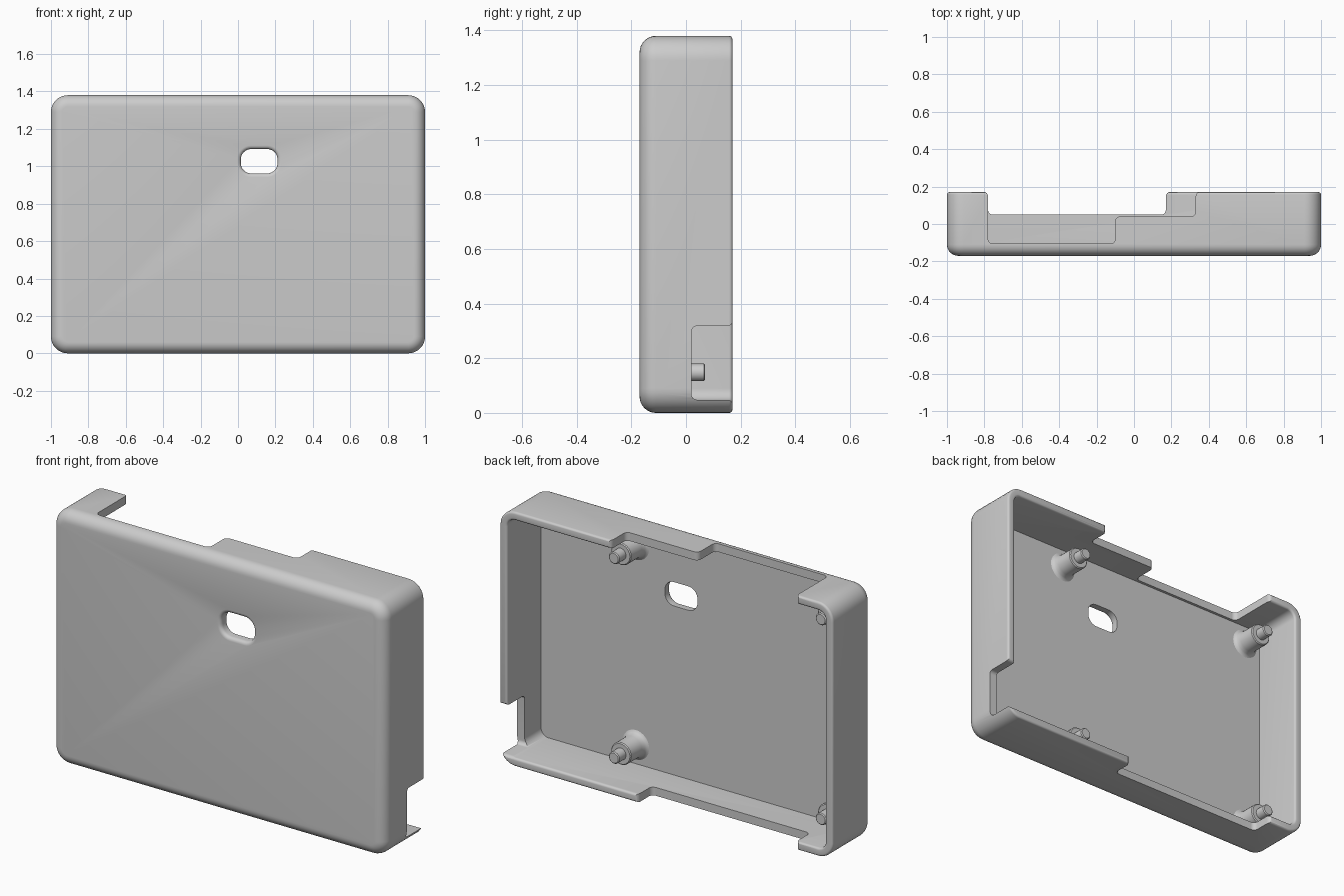
import bpy
import bmesh
from math import sin, cos, pi, tan
from mathutils import Vector

cube = bpy.data.objects.get("Cube")
if cube:
    bpy.data.objects.remove(cube)

GREY = (0.605, 0.605, 0.605, 1)
mat = bpy.data.materials.new("plain_grey")
mat.use_nodes = True
mat.diffuse_color = GREY
mat.node_tree.nodes["Principled BSDF"].inputs["Base Color"].default_value = GREY

HEIGHT, DEPTH, WALL, FLOOR = 1.38, 0.17, 0.045, -0.12


def finish(name, bm):
    bmesh.ops.remove_doubles(bm, verts=bm.verts, dist=1e-5)
    bmesh.ops.recalc_face_normals(bm, faces=bm.faces)
    mesh = bpy.data.meshes.new(name)
    bm.to_mesh(mesh)
    bm.free()
    mesh.materials.append(mat)
    obj = bpy.data.objects.new(name, mesh)
    bpy.context.collection.objects.link(obj)
    return obj


def loft(name, cx, cz, w, h, radius, rings, steps=8):
    """Rounded rectangles in xz, one per (inset, y) ring, joined and capped."""
    bm = bmesh.new()
    loops = []
    for inset, y in rings:
        r = max(radius - inset, 0.02)
        hw, hh = w / 2 - inset - r, h / 2 - inset - r
        loop = []
        for q, (sx, sz) in enumerate(((1, 1), (-1, 1), (-1, -1), (1, -1))):
            for i in range(steps + 1):
                a = (q + i / steps) * pi / 2
                loop.append(bm.verts.new((cx + sx * hw + r * cos(a), y,
                                          cz + sz * hh + r * sin(a))))
        loops.append(loop)
    for a, b in zip(loops, loops[1:]):
        for i in range(len(a)):
            j = (i + 1) % len(a)
            bm.faces.new((a[i], a[j], b[j], b[i]))
    bm.faces.new(loops[0])
    bm.faces.new(loops[-1])
    return finish(name, bm)


def fillet(points, r, steps=6):
    """Round every corner of a closed 2D outline."""
    pts = [Vector(p) for p in points]
    out = []
    for i, p in enumerate(pts):
        u = (pts[i - 1] - p).normalized()
        v = (pts[(i + 1) % len(pts)] - p).normalized()
        half = u.angle(v) / 2
        centre = p + (u + v).normalized() * r / sin(half)
        a, b = p + u * r / tan(half) - centre, p + v * r / tan(half) - centre
        for k in range(steps + 1):
            t = k / steps
            out.append(centre + (a * (1 - t) + b * t).normalized() * r)
    return out


def prism(name, outline, lo, hi, place, r=0.025):
    """Filleted outline extruded from lo to hi; place maps (u, v, t) to xyz."""
    bm = bmesh.new()
    pts = fillet(outline, r)
    ends = [[bm.verts.new(place(p.x, p.y, t)) for p in pts] for t in (lo, hi)]
    for i in range(len(pts)):
        j = (i + 1) % len(pts)
        bm.faces.new((ends[0][i], ends[0][j], ends[1][j], ends[1][i]))
    for end in ends:
        bm.faces.new(end)
    return finish(name, bm)


def cut(target, cutter):
    cutter.hide_render = True
    mod = target.modifiers.new("cut", 'BOOLEAN')
    mod.operation, mod.solver, mod.object = 'DIFFERENCE', 'EXACT', cutter
    bpy.context.view_layer.objects.active = target
    bpy.ops.object.modifier_apply(modifier=mod.name)
    bpy.data.objects.remove(cutter)


def smooth(obj):
    bpy.ops.object.select_all(action='DESELECT')
    obj.select_set(True)
    bpy.context.view_layer.objects.active = obj
    bpy.ops.object.shade_smooth_by_angle(angle=0.6)


# Shell: soft front edge, small rounded rim, hollow inside
F, E = 0.06, 0.012
arc = [i * pi / 16 for i in range(9)]
rings = [(F * (1 - sin(a)), -DEPTH + F * (1 - cos(a))) for a in arc]
rings += [(E * (1 - cos(a)), DEPTH - E * (1 - sin(a))) for a in arc[::2]]
rings += [(WALL - E * (1 - sin(a)), DEPTH - E * (1 - cos(a))) for a in arc[::2]]
rings.append((WALL, FLOOR))
shell = loft("case_shell", 0, HEIGHT / 2, 2, HEIGHT, 0.09, rings)

# Stepped openings in the top and bottom walls
RIM, OUT = DEPTH + 0.002, 0.4


def along_z(u, v, t):
    return (u, v, t)


top_steps = [(-0.9, OUT), (-0.9, RIM), (-0.78, RIM), (-0.78, -0.105), (-0.1, -0.105),
             (-0.1, 0.04), (0.33, 0.04), (0.33, RIM), (0.45, RIM), (0.45, OUT)]
cut(shell, prism("top_cutter", top_steps, 1.25, 1.5, along_z))
bottom_steps = [(-0.9, OUT), (-0.9, RIM), (-0.78, RIM), (-0.78, 0.05),
                (0.17, 0.05), (0.17, RIM), (0.3, RIM), (0.3, OUT)]
cut(shell, prism("bottom_cutter", bottom_steps, -0.1, 0.12, along_z))

# Side notch near the bottom of the left wall
notch = [(OUT, -0.05), (RIM, -0.05), (RIM, 0.048), (0.02, 0.048),
         (0.02, 0.318), (RIM, 0.318), (RIM, 0.42), (OUT, 0.42)]
cut(shell, prism("notch_cutter", notch, 0.9, 1.1, lambda u, v, t: (t, u, v), 0.02))

# Rounded port with a softened front edge
G = 0.02
port = [(-G, -0.2), (-G, -DEPTH)]
port += [(-G * (1 - sin(a)), -DEPTH + G * (1 - cos(a))) for a in arc[2::2]]
port.append((0, 0))
cut(shell, loft("port_cutter", 0.113, 1.027, 0.196, 0.13, 0.055, port))
smooth(shell)

# Four stepped mounting posts with flared feet and thin pins
FOOT = 0.08
post = [(0.08, -0.13), (0.08, FLOOR), (0.071, -0.115), (0.065, -0.105), (0.06, -0.085),
        (0.06, 0.005), (0.055, 0.01), (0.032, 0.01), (0.032, 0.065), (0.027, 0.07)]
for side, x in (("right", -0.857), ("left", 0.385)):
    for level, z in (("lower", 0.148), ("upper", HEIGHT - 0.148)):
        obj = loft(f"{level}_{side}_post", x, z, FOOT * 2, FOOT * 2, FOOT,
                   [(FOOT - r, y) for r, y in post])
        smooth(obj)
